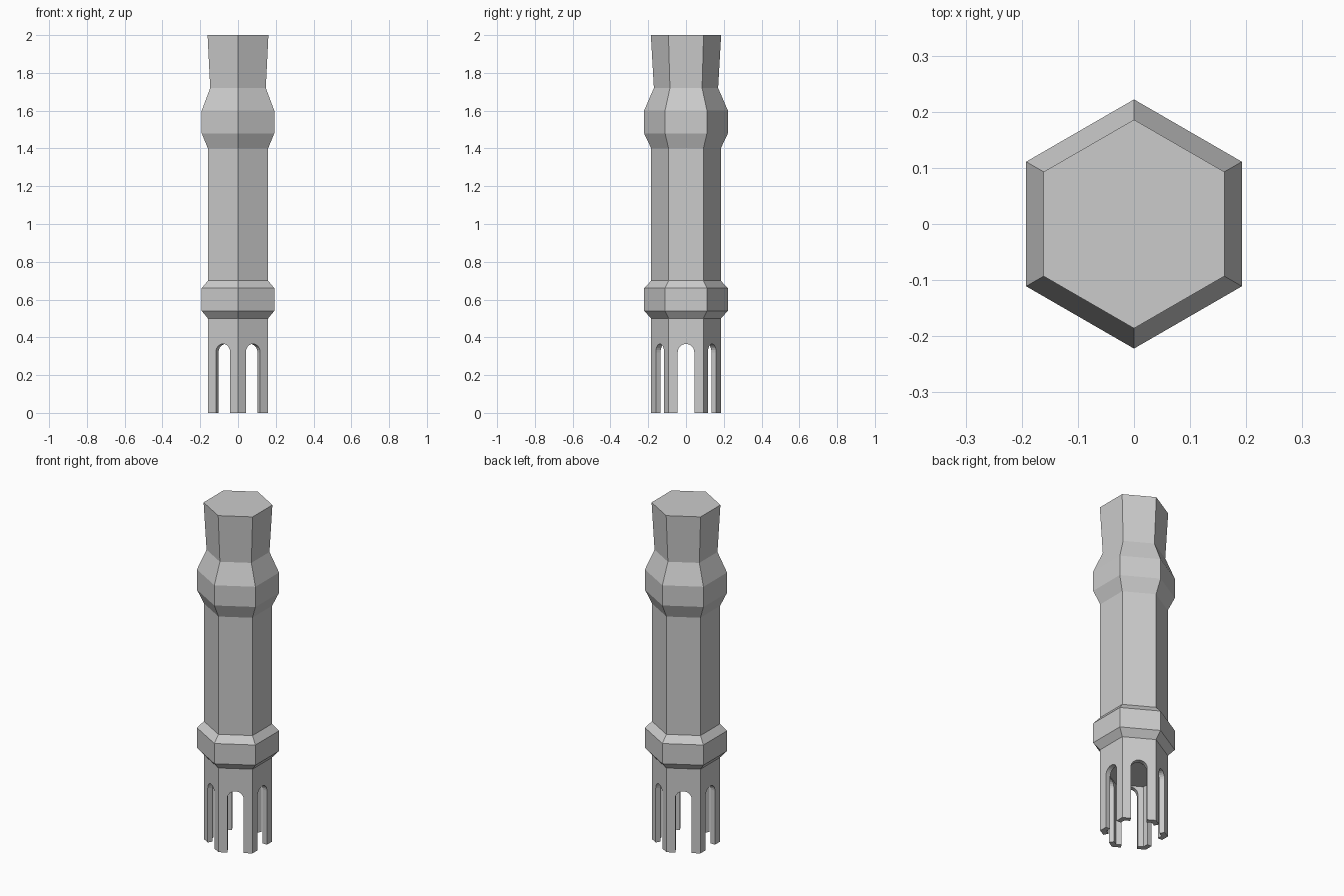
import bpy, bmesh
from math import sin, cos, pi, radians

if "Cube" in bpy.data.objects:
    bpy.data.objects.remove(bpy.data.objects["Cube"])


def finish(name, bm):
    bmesh.ops.recalc_face_normals(bm, faces=bm.faces[:])
    mesh = bpy.data.meshes.new(name)
    bm.to_mesh(mesh)
    bm.free()
    obj = bpy.data.objects.new(name, mesh)
    bpy.context.collection.objects.link(obj)
    return obj


def hex_lathe(name, profile):
    """Sweep (radius, z) pairs around z with six corners, capping both ends."""
    bm = bmesh.new()
    rings = [[bm.verts.new((r * cos(radians(30 + 60 * i)), r * sin(radians(30 + 60 * i)), z))
              for i in range(6)] for r, z in profile]
    for a, b in zip(rings, rings[1:]):
        for i in range(6):
            j = (i + 1) % 6
            bm.faces.new((a[i], a[j], b[j], b[i]))
    bm.faces.new(rings[0])
    bm.faces.new(rings[-1])
    return finish(name, bm)


def slot_cutter(name, half, spring, angle):
    """Arched bar passing through two opposite faces."""
    bm = bmesh.new()
    outline = [(half, -0.1)] + [(half * cos(pi * k / 12), spring + half * sin(pi * k / 12))
                                for k in range(13)] + [(-half, -0.1)]
    face = bm.faces.new([bm.verts.new((-0.4, y, z)) for y, z in outline])
    ext = bmesh.ops.extrude_face_region(bm, geom=[face])
    moved = [v for v in ext["geom"] if isinstance(v, bmesh.types.BMVert)]
    bmesh.ops.translate(bm, verts=moved, vec=(0.8, 0, 0))
    # keep the start cap so the cutter is closed
    if not face.is_valid or any(e.is_boundary for e in bm.edges):
        bmesh.ops.holes_fill(bm, edges=[e for e in bm.edges if e.is_boundary])
    obj = finish(name, bm)
    obj.rotation_euler.z = angle
    obj.hide_render = True
    return obj


# Tower: cavity ceiling, inner wall, foot rim, shaft, two collars, flared top
tower = hex_lathe("tower", [
    (0.15, 0.37), (0.15, 0), (0.184, 0), (0.184, 0.5),
    (0.222, 0.54), (0.222, 0.66), (0.184, 0.70), (0.184, 1.40),
    (0.222, 1.48), (0.222, 1.60), (0.17, 1.72), (0.186, 2.0)])

# Arched slots through the six faces of the base
for n in range(3):
    cutter = slot_cutter(f"slot_cutter_{n}", 0.044, 0.321, radians(60 * n))
    mod = tower.modifiers.new(f"slot_{n}", "BOOLEAN")
    mod.operation = "DIFFERENCE"
    mod.solver = "EXACT"
    mod.object = cutter

# Apply the cuts and remove the cutters
bpy.context.view_layer.objects.active = tower
tower.select_set(True)
for mod in list(tower.modifiers):
    cutter = mod.object
    bpy.ops.object.modifier_apply(modifier=mod.name)
    bpy.data.objects.remove(cutter)
